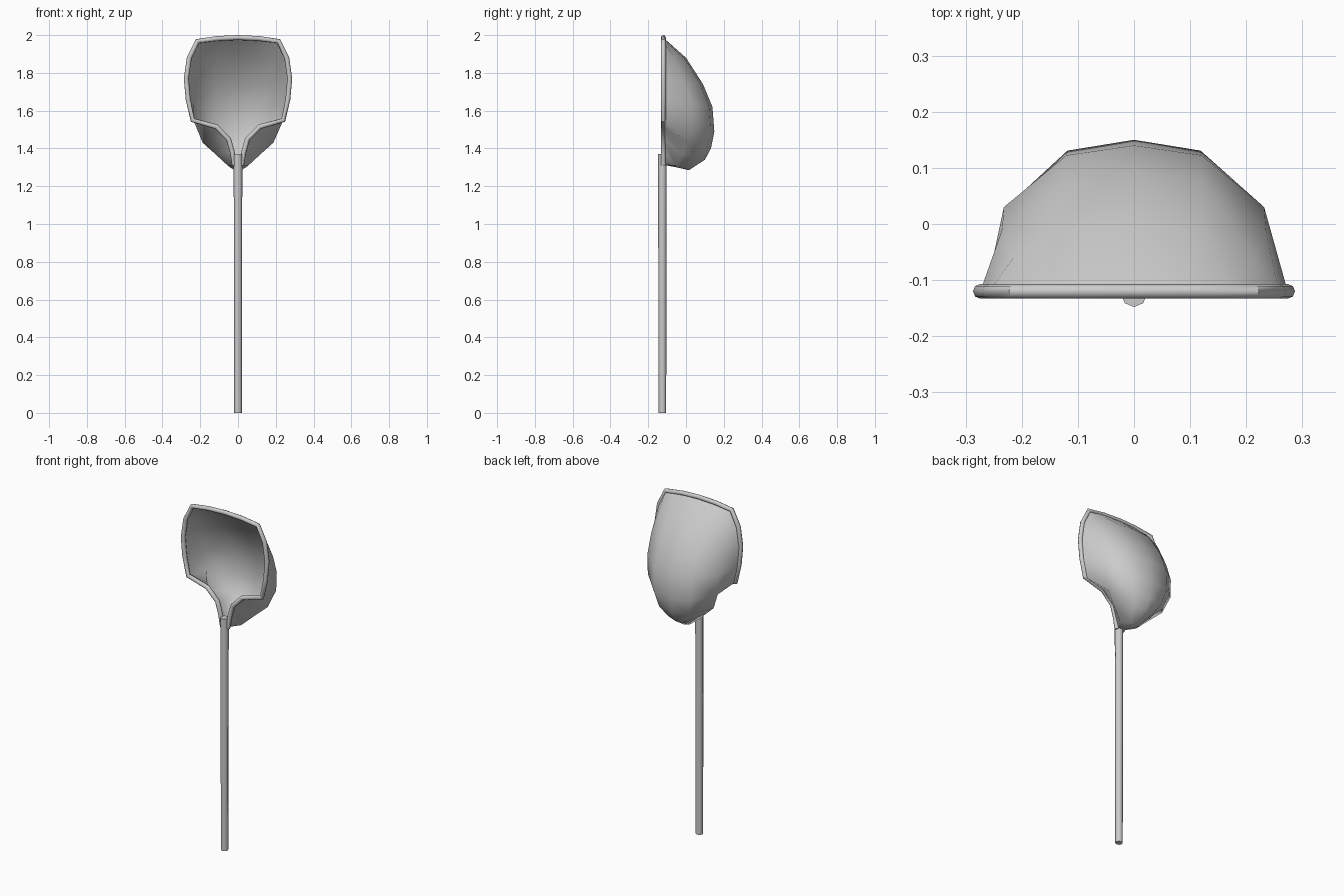
import bpy, bmesh, math
from mathutils import Vector

cube = bpy.data.objects.get("Cube")
if cube:
    bpy.data.objects.remove(cube, do_unlink=True)

grey = bpy.data.materials.new("light grey")
grey.use_nodes = True
colour = (0.6, 0.6, 0.6, 1)
grey.diffuse_color = colour
grey.node_tree.nodes["Principled BSDF"].inputs["Base Color"].default_value = colour

RIM_Y = -0.12

# Half outline of the rim (x, z), widest points of the bowl (x, y, z)
# and its spine (y, z), from the top down to the throat
rim = [(.215, 1.968), (.258, 1.88), (.274, 1.77), (.264, 1.66), (.24, 1.55),
       (.115, 1.515), (.05, 1.45), (.03, 1.38), (.018, 1.31)]
side = [(.17, -.12, 1.975), (.215, -.06, 1.88), (.235, -.01, 1.75), (.232, .03, 1.64),
        (.228, .03, 1.53), (.187, .01, 1.43), (.12, -.02, 1.37), (.055, -.05, 1.31),
        (.012, -.115, 1.312)]
spine = [(-.12, 1.986), (0, 1.88), (.09, 1.74), (.14, 1.62), (.15, 1.49),
         (.132, 1.40), (.10, 1.34), (.015, 1.285), (-.11, 1.315)]


def new_object(name, bm):
    mesh = bpy.data.meshes.new(name)
    bm.to_mesh(mesh)
    bm.free()
    ob = bpy.data.objects.new(name, mesh)
    bpy.context.collection.objects.link(ob)
    return ob


def finish(ob, angle):
    if not ob.data.materials:
        ob.data.materials.append(grey)
    bpy.ops.object.select_all(action="DESELECT")
    ob.select_set(True)
    bpy.context.view_layer.objects.active = ob
    bpy.ops.object.shade_smooth_by_angle(angle=math.radians(angle))


# Bowl: rows lofted from rim to rim across the spine
bm = bmesh.new()
rows = []
for (rx, rz), b, (cy, cz) in zip(rim, side, spine):
    b = Vector(b)
    centre = Vector((0, cy, cz))
    inner = Vector((b.x * 0.52, b.y + 0.84 * (cy - b.y), b.z + 0.8 * (cz - b.z)))
    half = [Vector((rx, RIM_Y, rz)), b, inner]
    mirrored = [Vector((-p.x, p.y, p.z)) for p in reversed(half)]
    rows.append([bm.verts.new(p) for p in half + [centre] + mirrored])
for upper, lower in zip(rows, rows[1:]):
    for i in range(len(upper) - 1):
        bm.faces.new((upper[i], upper[i + 1], lower[i + 1], lower[i]))
bm.normal_update()
if sum(f.normal.y * f.calc_area() for f in bm.faces) < 0:
    bmesh.ops.reverse_faces(bm, faces=bm.faces[:])
finish(new_object("bowl", bm), 70)

# Rim: round bead along the edge of the bowl
right_half = [(x, z) for x, z in reversed(rim)]
path = right_half + [(0.11, 1.982), (0, 1.987), (-0.11, 1.982)] + [(-x, z) for x, z in rim]
curve = bpy.data.curves.new("rim", "CURVE")
curve.dimensions = "3D"
curve.bevel_depth = 0.013
curve.bevel_resolution = 2
curve.use_fill_caps = True
spline = curve.splines.new("POLY")
spline.points.add(len(path) - 1)
for point, (x, z) in zip(spline.points, path):
    point.co = (x, RIM_Y, z, 1)
rim_object = bpy.data.objects.new("rim", curve)
bpy.context.collection.objects.link(rim_object)
bpy.ops.object.select_all(action="DESELECT")
rim_object.select_set(True)
bpy.context.view_layer.objects.active = rim_object
bpy.ops.object.convert(target="MESH")
finish(bpy.context.view_layer.objects.active, 50)

# Handle: slightly tapered eight-sided rod
bm = bmesh.new()
bmesh.ops.create_cone(bm, cap_ends=True, segments=8, radius1=0.02, radius2=0.023, depth=1.37)
bmesh.ops.translate(bm, verts=bm.verts, vec=(0, -0.125, 0.685))
finish(new_object("handle", bm), 50)
